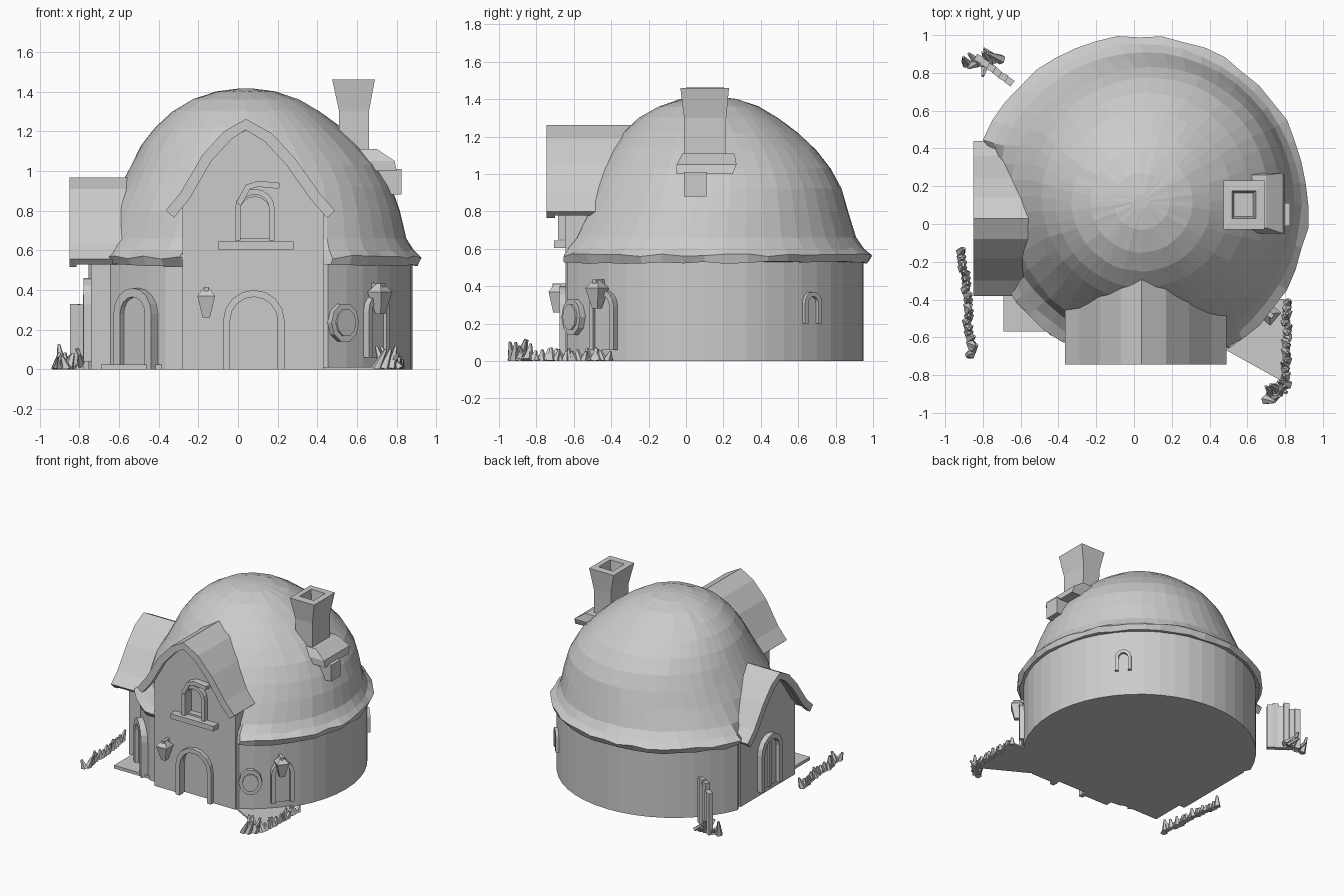
import bpy, bmesh, math, random
from mathutils import Matrix, Vector

if "Cube" in bpy.data.objects:
    bpy.data.objects.remove(bpy.data.objects["Cube"])

random.seed(4)
CX, CY, R = 0.03, 0.10, 0.85   # round wall centre and radius


def finish(name, bm, mat=None):
    if mat:
        bm.transform(mat)
    bmesh.ops.recalc_face_normals(bm, faces=bm.faces)
    me = bpy.data.meshes.new(name)
    bm.to_mesh(me)
    bm.free()
    ob = bpy.data.objects.new(name, me)
    bpy.context.collection.objects.link(ob)
    return ob


def loft(name, rings, mat=None):
    """Bridge rings of 3D points, cap both ends."""
    bm = bmesh.new()
    loops = [[bm.verts.new(p) for p in ring] for ring in rings]
    for a, b in zip(loops, loops[1:]):
        for i in range(len(a)):
            j = (i + 1) % len(a)
            bm.faces.new((a[i], a[j], b[j], b[i]))
    bm.faces.new(loops[0])
    bm.faces.new(loops[-1])
    return finish(name, bm, mat)


def circle(z, r, cx, cy, n=48, wob=0.0):
    """House ring: dented at the front left, cut flat behind both gables."""
    pts = []
    for i in range(n):
        a = 2 * math.pi * i / n
        d = r + random.uniform(-wob, wob)
        if z < .7:
            d *= 1 - .08 * max(0, math.cos(a - math.radians(225))) ** 4
        x, y = cx + d * math.cos(a), cy + d * math.sin(a)
        y = max(y, -.595 if -.29 < x < .44 else -.655)
        x = max(x, -.70 if -.31 < y < .37 else -.80)
        pts.append((x, y, z + random.uniform(-wob, wob)))
    return pts


def prism(name, pts, y0, y1, mat=None):
    """Extrude an x-z outline along y."""
    return loft(name, [[(u, y, z) for u, z in pts] for y in (y0, y1)], mat)


def blocks(name, levels, mat=None):
    """Stack of rectangles (z, x0, x1, y0, y1)."""
    return loft(name, [[(a, c, z), (b, c, z), (b, d, z), (a, d, z)] for z, a, b, c, d in levels], mat)


def box(name, x0, x1, y0, y1, z0, z1, mat=None):
    return blocks(name, [(z0, x0, x1, y0, y1), (z1, x0, x1, y0, y1)], mat)


def arch(w, h, cx=0, z0=0, n=8):
    s = h - w / 2
    top = [(cx - w / 2 * math.cos(math.pi * i / n), z0 + s + w / 2 * math.sin(math.pi * i / n)) for i in range(n + 1)]
    return [(cx - w / 2, z0)] + top + [(cx + w / 2, z0)]


def arch_frame(w, h, t, cx=0, z0=0):
    return arch(w, h, cx, z0) + arch(w - 2 * t, h - t, cx, z0)[::-1]


def band(pts, t):
    """Thicken an open outline downward/inward."""
    inner = []
    for i, p in enumerate(pts):
        a, b = Vector(pts[max(i - 1, 0)]), Vector(pts[min(i + 1, len(pts) - 1)])
        d = (b - a).normalized()
        inner.append((p[0] + d.y * t, p[1] - d.x * t))
    return pts + inner[::-1]


def on_wall(deg, z=0, r=R):
    """Frame on the round wall: local -y points outward; 0 deg is the front."""
    a = math.radians(deg)
    return Matrix.Translation((CX + r * math.sin(a), CY - r * math.cos(a), z)) @ Matrix.Rotation(a, 4, 'Z')


# Round wall and dome roof with a rough, flared eave
loft("round_wall", [circle(0, R, CX, CY), circle(0.55, R, CX, CY)])
dome = [(0.53, .84, .03, .10, 0), (0.525, .875, .03, .10, .008), (0.565, .895, .03, .10, .009),
        (0.60, .85, .035, .105, .007), (0.66, .80, .05, .11, .003), (0.8, .738, .08, .13, .003),
        (0.92, .685, .09, .145, .003), (1.03, .625, .085, .15, .003), (1.13, .552, .065, .142, .003),
        (1.22, .467, .05, .13, .003), (1.30, .37, .04, .12, .003), (1.36, .27, .04, .12, .002),
        (1.40, .15, .04, .12, .002), (1.415, .04, .04, .12, 0)]
loft("dome_roof", [circle(z, r, x, y, wob=w) for z, r, x, y, w in dome])

# Front gable: wall with door notch, curved roof and edge board
door = arch(0.25, 0.37, 0.08)
front_wall = [(-.28, 0)] + door + [(.43, 0), (.43, .85), (.29, 1.03), (.17, 1.15), (.05, 1.21),
                                   (-.07, 1.15), (-.17, 1.03), (-.28, .85)]
wall = prism("front_gable_wall", front_wall, -0.645, -0.35)
roof = [(-.365, .80), (-.29, .89), (-.18, 1.08), (-.07, 1.20), (.04, 1.262),
        (.17, 1.19), (.29, 1.06), (.41, .89), (.49, .80)]
prism("front_gable_roof", band(roof, .035), -0.715, -0.22)
prism("front_gable_edge", band(roof, .055), -0.745, -0.70)

# Front door
prism("front_door_frame", arch_frame(.31, .40, .035, .08), -0.675, -0.63)
prism("front_door", door, -0.605, -0.57)

# Upper window: recess, frame, sill, small hood
cut = prism("window_cutter", arch(.15, .21, .085, .66), -0.7, -0.60)
cut.hide_render = True
cut.hide_set(True)
mod = wall.modifiers.new("recess", 'BOOLEAN')
mod.object = cut
mod.solver = 'EXACT'
prism("upper_window_frame", arch_frame(.20, .26, .028, .085, .65), -0.685, -0.63)
box("upper_window_sill", -.10, .28, -0.705, -0.63, .605, .645)
prism("upper_window_hood", band([(-.01, .84), (.04, .93), (.10, .95), (.21, .94)], .03), -0.70, -0.63)

# Left gable (local front turned to -x)
left = Matrix.Translation((0, .03, 0)) @ Matrix.Rotation(-math.pi / 2, 4, 'Z')
half = [(-.41, .555), (-.33, .63), (-.21, .80), (-.11, .91)]
left_roof = half + [(0, .968)] + [(-u, z) for u, z in half[::-1]]
prism("left_gable_roof", band(left_roof, .035), -0.835, -0.5, left)
prism("left_gable_edge", band(left_roof, .055), -0.85, -0.815, left)
prism("left_gable_wall", [(-.34, 0), (.34, 0), (.34, .58), (.19, .78), (.1, .87), (0, .92),
                          (-.1, .87), (-.19, .78), (-.34, .58)], -0.74, -0.5, left)
prism("left_window_frame", arch_frame(.26, .42, .04, 0, .04), -0.78, -0.73, left)
prism("left_window_pane", arch(.2, .38, 0, .04), -0.75, -0.73, left)
box("left_window_bar", -.012, .012, -0.765, -0.73, .04, .40, left)

# Side door on the front left of the round wall, with its step
side = on_wall(-43, 0, .785)
prism("side_door_frame", arch_frame(.26, .41, .045), -.04, .04, side)
prism("side_door", arch(.2, .37), -.012, .04, side)
box("side_door_step", -.69, -.35, -.57, -.3, 0, .025)

# Round window, narrow arched window at the front right, small one at the back right
disc = [(.085 * math.cos(i * math.pi / 5), .1 * math.sin(i * math.pi / 5)) for i in range(10)]
prism("round_window_frame", disc, -.03, .05, on_wall(35.5, .235))
prism("round_window_pane", [(u * .7, z * .7) for u, z in disc], -.042, .04, on_wall(35.5, .235))
prism("right_window_frame", arch_frame(.17, .32, .03), -.03, .04, on_wall(51, .06))
prism("right_window_pane", arch(.12, .29), -.012, .04, on_wall(51, .06))
prism("back_window_frame", arch_frame(.12, .17, .025), -.02, .04, on_wall(132, .20))


# Wall lanterns: arm and tapered body with cap
def lantern(name, m):
    box(name + "_arm", -.012, .012, -.07, .03, .07, .095, m)
    blocks(name, [(-.06, -.018, .018, -.065, -.03), (.03, -.04, .04, -.085, -.005),
                  (.05, -.045, .045, -.09, 0), (.095, -.01, .01, -.055, -.035)], m)


lantern("door_lantern", Matrix.Translation((-.16, -.645, .32)))
lantern("right_lantern", on_wall(50, .34))

# Chimney with hollow flared top and stepped base
blocks("chimney", [(.85, .51, .66, -.01, .21), (1.16, .51, .66, -.01, .21), (1.3, .51, .66, -.01, .215),
                   (1.46, .475, .69, -.03, .23), (1.462, .52, .645, .03, .175), (1.36, .53, .63, .04, .165)])
blocks("chimney_ledge", [(1.0, .6, .80, -.05, .25), (1.05, .6, .79, -.05, .27), (1.11, .6, .70, -.02, .26)])
box("chimney_base", .6, .825, -.01, .11, .88, 1.01)

# Ground patch in front of the right side
loft("ground_patch", [[(.42, -.63, z), (.78, -.83, z), (.81, -.4, z), (.6, -.38, z)] for z in (0, .012)])


# Rough spiky growth, used for low hedges and bushes
def spikes(name, points, size, tilt):
    bm = bmesh.new()
    for x, y in points:
        h = size * random.uniform(.6, 1.1)
        rot = Matrix.Rotation(random.uniform(-tilt, tilt), 4, 'X') @ Matrix.Rotation(random.uniform(-tilt, tilt), 4, 'Y')
        m = Matrix.Translation((x, y, 0)) @ rot @ Matrix.Translation((0, 0, h / 2))
        bmesh.ops.create_cone(bm, cap_ends=True, segments=5, radius1=.028, radius2=.008, depth=h, matrix=m)
    for v in bm.verts:
        v.co.z = max(v.co.z, 0)
        v.co.y = max(v.co.y, -1)
    return finish(name, bm)


def row(a, b, n, w=.01):
    return [(a[0] + (b[0] - a[0]) * i / (n - 1) + random.uniform(-w, w), a[1] + (b[1] - a[1]) * i / (n - 1)) for i in range(n)]


spikes("right_hedge", row((.81, -.42), (.80, -.82), 17), .07, .35)
spikes("right_bush", row((.80, -.84), (.70, -.93), 10, .03), .12, .7)
spikes("left_hedge", row((-.91, -.15), (-.86, -.69), 20), .08, .35)
spikes("back_bush", row((-.86, .85), (-.72, .87), 10, .03), .12, .8)

# Upright planks stacked at the back left
for i in range(6):
    m = Matrix.Translation((-.82 + .032 * i, .875 - .024 * i, 0)) @ Matrix.Rotation(-.65 + random.uniform(-.3, .3), 4, 'Z')
    box(f"plank_{i + 1}", -.021, .021, -.018, .018, 0, random.uniform(.32, .44), m)
